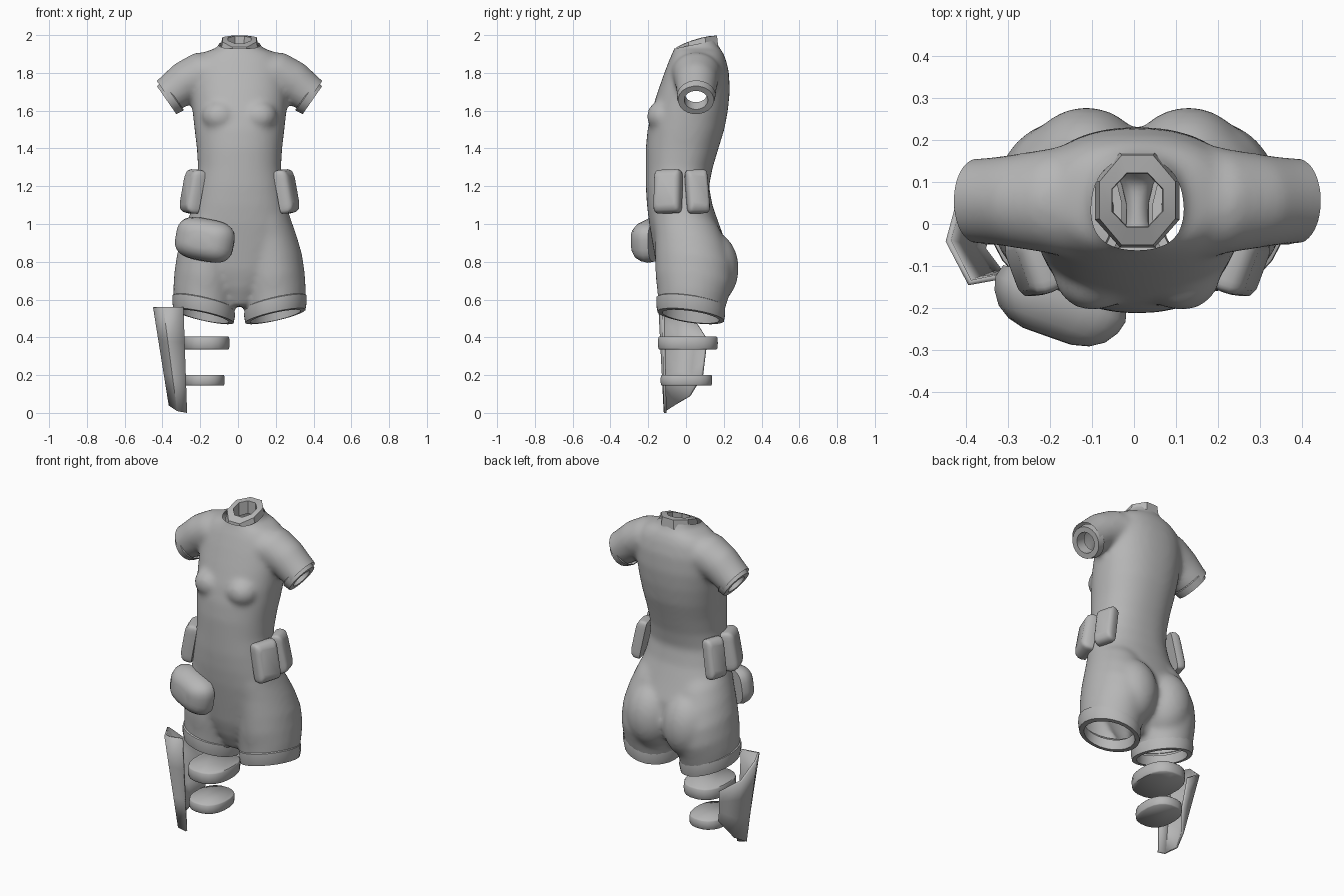
import bpy, bmesh, math
from mathutils import Vector as V, Matrix

if "Cube" in bpy.data.objects:
    bpy.data.objects.remove(bpy.data.objects["Cube"])

grey = bpy.data.materials.new("plain grey")
grey.diffuse_color = (0.47, 0.47, 0.47, 1)
grey.use_nodes = True
grey.node_tree.nodes["Principled BSDF"].inputs["Base Color"].default_value = grey.diffuse_color
X0 = 0.008  # the suit sits slightly right of centre


def finish(bm, name, angle=40):
    bmesh.ops.recalc_face_normals(bm, faces=bm.faces)
    me = bpy.data.meshes.new(name)
    bm.to_mesh(me)
    bm.free()
    me.materials.append(grey)
    ob = bpy.data.objects.new(name, me)
    bpy.context.collection.objects.link(ob)
    bpy.ops.object.select_all(action='DESELECT')
    ob.select_set(True)
    bpy.context.view_layer.objects.active = ob
    bpy.ops.object.shade_smooth_by_angle(angle=math.radians(angle))
    return ob


def loft(bm, rings, n=24, e=2.0, caps=(True, True)):
    """Skin superellipse rings given as (centre, u half axis, v half axis)."""
    rows = []
    for c, u, v in rings:
        row = []
        for i in range(n):
            a = 2 * math.pi * (i + 0.5) / n
            p, q = math.cos(a), math.sin(a)
            p = math.copysign(abs(p) ** (2 / e), p)
            q = math.copysign(abs(q) ** (2 / e), q)
            row.append(bm.verts.new(V(c) + V(u) * p + V(v) * q))
        rows.append(row)
    faces = []
    for a, b in zip(rows, rows[1:]):
        for i in range(n):
            j = (i + 1) % n
            faces.append(bm.faces.new((a[i], a[j], b[j], b[i])))
    if caps[0]:
        faces.append(bm.faces.new(rows[0][::-1]))
    if caps[1]:
        faces.append(bm.faces.new(rows[-1]))
    bmesh.ops.recalc_face_normals(bm, faces=faces)


def ball(bm, centre, radii):
    bmesh.ops.create_uvsphere(bm, u_segments=24, v_segments=14, radius=1,
                              matrix=Matrix.Translation(centre) @ Matrix.Diagonal((*radii, 1)))


# Bodysuit solids: torso, thighs, shoulders, bust, seat
bm = bmesh.new()
torso = [(.565, .07, -.08, .10), (.66, .14, -.125, .16), (.75, .25, -.152, .215),
         (.90, .295, -.178, .212), (1.0, .278, -.195, .175), (1.1, .25, -.207, .14),
         (1.2, .23, -.213, .122), (1.3, .22, -.213, .142), (1.4, .226, -.213, .172),
         (1.5, .238, -.204, .203), (1.6, .249, -.182, .222), (1.7, .255, -.150, .232),
         (1.8, .25, -.115, .228), (1.87, .23, -.088, .212), (1.91, .185, -.07, .195),
         (1.935, .115, -.06, .175), (1.99, .095, -.05, .155)]
loft(bm, [((X0, (f + b) / 2, z), (w, 0, 0), (0, (b - f) / 2, 0)) for z, w, f, b in torso], 40, 2.25)

thigh = [(.46, .190, .025, .152, .168), (.54, .190, .025, .157, .172), (.62, .186, .034, .165, .186),
         (.70, .180, .042, .166, .204), (.80, .168, .042, .164, .205), (.90, .152, .027, .152, .192),
         (1.0, .128, .0, .142, .177), (1.1, .10, -.02, .11, .13)]
HEM_U, HEM_V = .22, -.14
sleeve = [(.10, 1.80, 1, 0, .112, .148), (.21, 1.793, .97, -.24, .117, .126),
          (.295, 1.747, .89, -.45, .112, .112), (.345, 1.705, .82, -.57, .104, .105),
          (.42, 1.653, .82, -.57, .092, .099)]
for s in (1, -1):
    loft(bm, [((X0 + s * x, y, z), (s * rx, 0, HEM_U * rx), (0, ry, HEM_V * ry))
              for z, x, y, rx, ry in thigh], 32)
    loft(bm, [((X0 + s * x, .055, z), (-s * az * r, 0, ax * r), (0, ry, 0))
              for x, z, ax, az, r, ry in sleeve], 28)
    ball(bm, (X0 + s * .105, -.12, 1.57), (.095, .088, .085))
    ball(bm, (X0 + s * .122, .125, .765), (.15, .155, .20))
solid = finish(bm, "bodysuit_solid")

# Fuse the solids into one smooth skin
m = solid.modifiers.new("fuse", 'REMESH')
m.mode, m.voxel_size = 'VOXEL', .014
m = solid.modifiers.new("soften", 'SMOOTH')
m.factor, m.iterations = .5, 12
dg = bpy.context.evaluated_depsgraph_get()
bm = bmesh.new()
bm.from_mesh(bpy.data.meshes.new_from_object(solid.evaluated_get(dg)))
bpy.data.objects.remove(solid)


def cut(co, no, inside):
    faces = [f for f in bm.faces if inside(f.calc_center_median())]
    geom = set(faces)
    for f in faces:
        geom.update(f.verts)
        geom.update(f.edges)
    bmesh.ops.bisect_plane(bm, geom=list(geom), plane_co=co, plane_no=no, clear_outer=True)


# Open the neck, sleeves and legs
cut((0, .055, 1.952), (0, -.2, .98), lambda p: p.z > 1.9 and abs(p.x) < .2)
for s in (1, -1):
    cut((X0 + s * .375, .05, 1.667), (s * .82, 0, -.57),
        lambda p: p.z > 1.5 and s * p.x > .27)
    cut((X0 + s * .19, .025, .54), (s * HEM_U, HEM_V, -1),
        lambda p: p.z < .64 and s * (p.x - X0) > 0)
finish(bm, "bodysuit", 60)

# Collar with a folded rim, arched over the middle
bm = bmesh.new()
loft(bm, [((X0, .057, z), (rx, 0, 0), (0, ry, ry * k))
          for z, rx, ry, k in [(1.915, .109, .122, .25), (1.965, .098, .116, .29),
                               (1.966, .066, .07, .29), (1.90, .064, .068, .29)]],
     8, caps=(False, False))
for v in bm.verts:
    if v.co.z > 1.92:
        v.co.z += .014 * max(0, 1 - ((v.co.y - .057) / .115) ** 2)
finish(bm, "collar", 35)

for s, side in ((1, "right"), (-1, "left")):
    # Sleeve cuff
    bm = bmesh.new()
    loft(bm, [((X0 + s * (.386 + .82 * d), .053, 1.656 - .57 * d), (s * .57 * r, 0, .82 * r), (0, r * 1.05, 0))
              for d, r in [(-.045, .094), (-.04, .098), (0, .091), (0, .06), (-.06, .056)]],
         20, caps=(False, False))
    finish(bm, "sleeve_cuff_" + side)
    # Leg hem
    bm = bmesh.new()
    loft(bm, [((X0 + s * .19, .025, z), (s * rx, 0, HEM_U * rx), (0, rx + .017, HEM_V * (rx + .017)))
              for z, rx in [(.592, .154), (.585, .165), (.55, .167), (.512, .160), (.510, .134), (.57, .13)]],
         24, caps=(False, False))
    finish(bm, "leg_hem_" + side)

BOX = [(0, .97), (.3, 1), (.6, .98), (.85, .89), (1, .68)]
DOME = [(0, .95), (.25, 1), (.5, .95), (.75, .82), (.92, .62), (1, .38)]


def pouch(name, centre, normal, up, w, h, depth, e=8, roll=0, shape=BOX):
    n = V(normal).normalized()
    v = V(up) - n * V(up).dot(n)
    v.normalize()
    u = v.cross(n)
    u, v = u * math.cos(roll) + v * math.sin(roll), v * math.cos(roll) - u * math.sin(roll)
    bm = bmesh.new()
    loft(bm, [(V(centre) + n * depth * d, u * w / 2 * k, v * h / 2 * k) for d, k in shape], 28, e)
    finish(bm, name, 50)


# Hip pouches and front bag
for s, side in ((1, "right"), (-1, "left")):
    pouch("front_hip_pouch_" + side, (X0 + s * .222, -.087, 1.168), (s * .9, -.34, .17),
          (s * -.19, .03, 1), .15, .235, .07)
    pouch("rear_hip_pouch_" + side, (X0 + s * .222, .055, 1.168), (s * .96, .25, .19),
          (s * -.19, -.08, 1), .12, .235, .06)
pouch("front_bag", (-.165, -.15, .915), (-.33, -.94, .02), (0, 0, 1), .325, .225, .125, 3.2,
      math.radians(-10), DOME)

# Shin guard: a wrapped plate, notched at the back
top = [(-.29, -.12, .56), (-.392, -.14, .56), (-.443, -.04, .56), (-.415, .06, .47), (-.30, .108, .39)]
low = [(-.27, -.11, 0), (-.32, -.112, .01), (-.36, -.06, .04), (-.335, .02, .09), (-.28, .085, .2)]
bm = bmesh.new()
rows = [[bm.verts.new(V(a).lerp(V(b), t)) for a, b in zip(top, low)] for t in (0, .33, .66, 1)]
for a, b in zip(rows, rows[1:]):
    for i in range(4):
        bm.faces.new((a[i], b[i], b[i + 1], a[i + 1]))
guard = finish(bm, "shin_guard", 60)
m = guard.modifiers.new("thickness", 'SOLIDIFY')
m.thickness, m.offset = .014, 0

# Calf straps, thick rounded discs
for name, x, y, z, rx, ry, h in (("upper_strap", -.168, .01, .37, .124, .16, .034),
                                 ("lower_strap", -.178, .002, .173, .108, .138, .028)):
    bm = bmesh.new()
    loft(bm, [((x, y, z + h * d), (rx * k, 0, 0), (0, ry * k, 0))
              for d, k in [(-1, .96), (-.8, .99), (0, 1), (.8, .99), (1, .96)]], 20, 2.4)
    finish(bm, name, 60)
